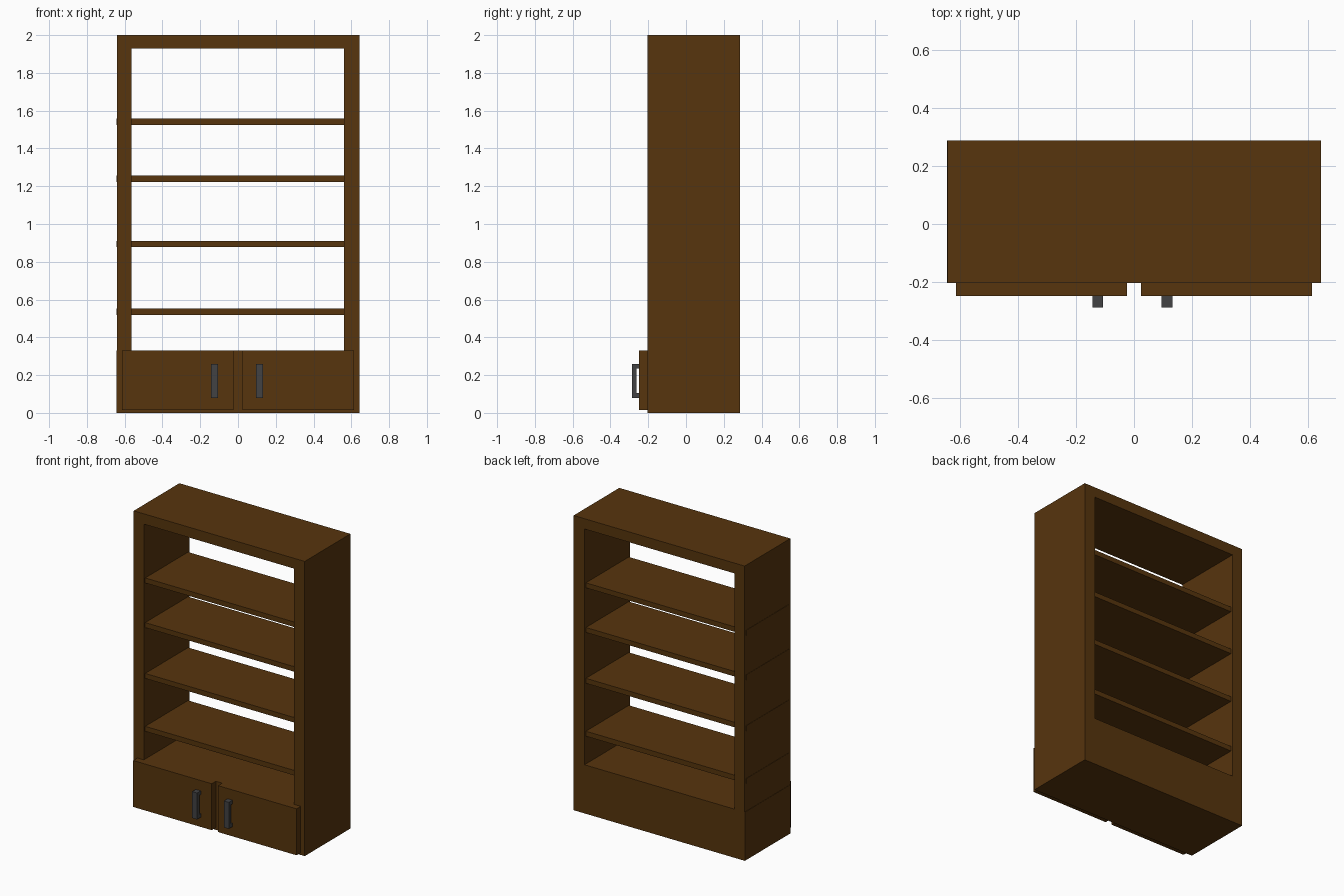
import bpy, bmesh

if "Cube" in bpy.data.objects:
    bpy.data.objects.remove(bpy.data.objects["Cube"])


def material(name, rgb):
    m = bpy.data.materials.new(name)
    m.diffuse_color = (*rgb, 1)
    m.use_nodes = True
    m.node_tree.nodes["Principled BSDF"].inputs["Base Color"].default_value = m.diffuse_color
    return m


WOOD = material("dark_wood", (0.095, 0.035, 0.004))
METAL = material("dark_grey_metal", (0.055, 0.055, 0.057))


def add_object(name, bm, mat):
    bmesh.ops.recalc_face_normals(bm, faces=bm.faces)
    me = bpy.data.meshes.new(name)
    bm.to_mesh(me)
    bm.free()
    me.materials.append(mat)
    ob = bpy.data.objects.new(name, me)
    bpy.context.collection.objects.link(ob)
    return ob


def box(name, x, y, z, mat=WOOD):
    bm = bmesh.new()
    bmesh.ops.create_cube(bm, size=1)
    for v in bm.verts:
        v.co = [r[0] if c < 0 else r[1] for c, r in zip(v.co, (x, y, z))]
    return add_object(name, bm, mat)


def handle(name, x0, x1):
    # C-shaped side profile, extruded across the width
    y0, y1, y2 = -0.287, -0.262, -0.248
    profile = [(y2, 0.08), (y0, 0.08), (y0, 0.26), (y2, 0.26),
               (y2, 0.235), (y1, 0.235), (y1, 0.105), (y2, 0.105)]
    bm = bmesh.new()
    f = bm.faces.new([bm.verts.new((x0, y, z)) for y, z in profile])
    ext = bmesh.ops.extrude_face_region(bm, geom=[f], use_keep_orig=True)
    moved = [g for g in ext["geom"] if isinstance(g, bmesh.types.BMVert)]
    bmesh.ops.translate(bm, verts=moved, vec=(x1 - x0, 0, 0))
    return add_object(name, bm, METAL)


FRONT, BACK = -0.203, 0.287

# Carcass: two sides, top board and cupboard base
box("left_side", (-0.641, -0.565), (FRONT, BACK), (0.33, 2.0))
box("right_side", (0.561, 0.643), (FRONT, BACK), (0.33, 2.0))
box("top_board", (-0.565, 0.561), (FRONT, BACK), (1.93, 2.0))
box("cupboard_base", (-0.643, 0.643), (FRONT, BACK), (0, 0.33))

# Shelves, set slightly back and let into the sides
for i, z in enumerate((0.518, 0.877, 1.222, 1.525)):
    box(f"shelf_{i + 1}", (-0.643, 0.641), (FRONT + 0.015, BACK - 0.015), (z, z + 0.034))

# Cupboard doors
box("left_door", (-0.613, -0.024), (-0.248, FRONT), (0.015, 0.33))
box("right_door", (0.024, 0.613), (-0.248, FRONT), (0.015, 0.33))

# Door handles
handle("left_handle", -0.143, -0.106)
handle("right_handle", 0.095, 0.132)
